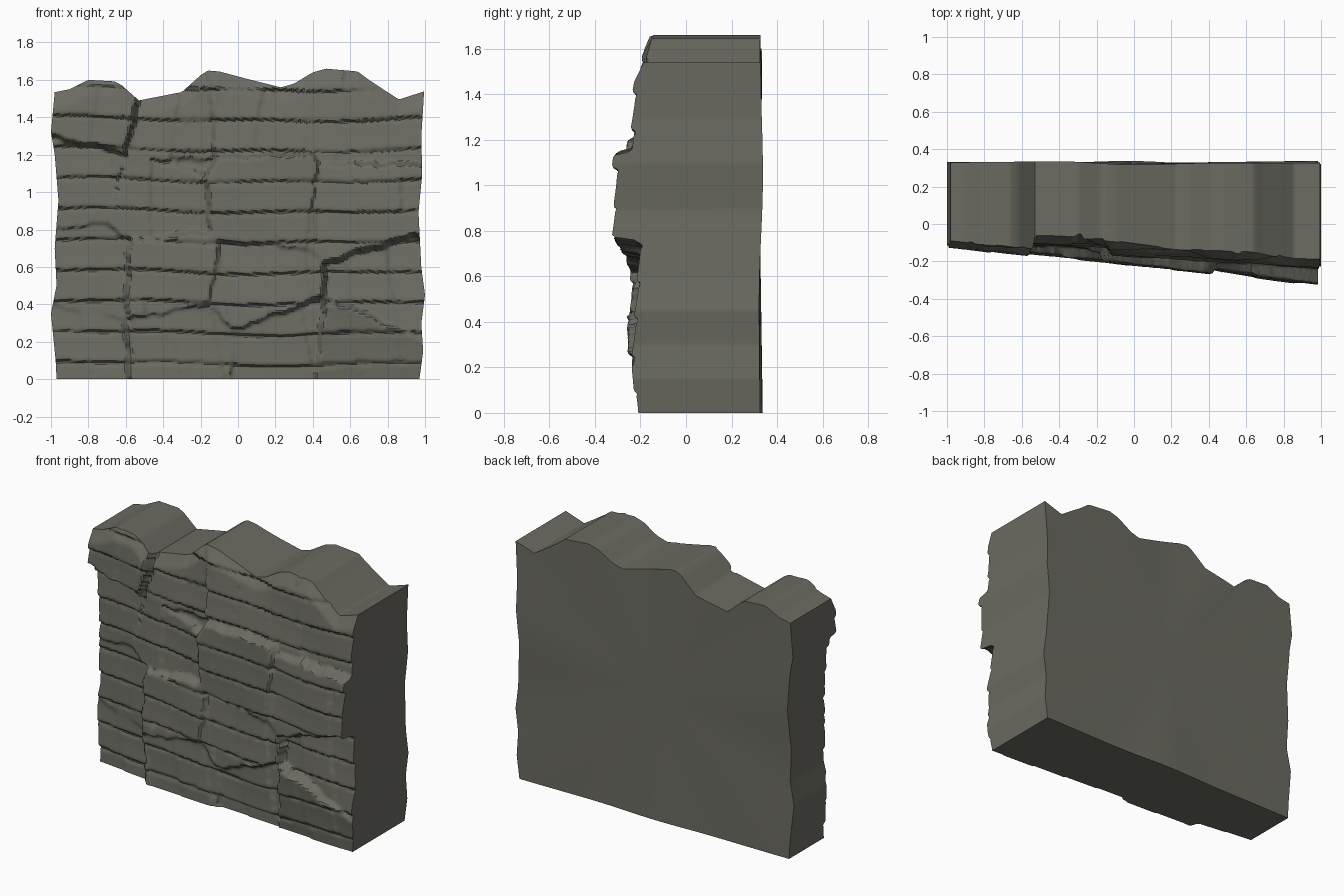
import bpy, bmesh, math, random

if "Cube" in bpy.data.objects:
    bpy.data.objects.remove(bpy.data.objects["Cube"])

random.seed(4)
NX, NZ = 170, 145

# Silhouette profiles: top edge (x, z), left and right edges (z, x)
TOP = [(-1, 1.53), (-.9, 1.55), (-.8, 1.6), (-.66, 1.592), (-.62, 1.57), (-.53, 1.49), (-.3, 1.535),
       (-.2, 1.625), (-.16, 1.65), (-.1, 1.645), (.05, 1.605), (.23, 1.56), (.3, 1.58), (.4, 1.64),
       (.47, 1.66), (.64, 1.645), (.7, 1.6), (.86, 1.495), (1, 1.54)]
LEFT = [(0, -.97), (.1, -.975), (.35, -1), (.5, -.97), (.7, -.98), (.95, -.96), (1.2, -.98), (1.32, -1), (1.53, -.98)]
RIGHT = [(0, .97), (.15, .99), (.3, .98), (.45, 1), (.6, .98), (.9, .965), (1.1, .985), (1.3, .98), (1.54, .995)]


def interp(pts, t):
    if t <= pts[0][0]:
        return pts[0][1]
    for (a, va), (b, vb) in zip(pts, pts[1:]):
        if t <= b:
            return va + (vb - va) * (t - a) / (b - a)
    return pts[-1][1]


# Fractured blocks: depth at left and right end, vertical tilt, outline in (x, z)
blocks = []


def block(yl, yr, tilt, *pts):
    xs = [max(-1, min(1, p[0])) for p in pts]
    zs = [max(0, min(1.6, p[1])) for p in pts]
    blocks.append((yl, yr, tilt, min(xs), max(xs), (min(zs) + max(zs)) / 2, pts))


# top row
block(-.11, -.165, 0, (-1.1, 1.32), (-.6, 1.21), (-.53, 1.5), (-.5, 1.8), (-1.1, 1.8))
block(-.085, -.12, .05, (-.6, 1.17), (-.12, 1.18), (-.17, 1.8), (-.5, 1.8), (-.53, 1.5), (-.6, 1.21))
block(-.14, -.18, .1, (-.12, 1.18), (.37, 1.21), (.36, 1.8), (-.18, 1.8))
block(-.18, -.20, .06, (.37, 1.21), (.43, 1.15), (.6, 1.15), (.52, 1.8), (.36, 1.8))
block(-.19, -.225, .04, (.6, 1.15), (1.1, 1.15), (1.1, 1.8), (.52, 1.8))
# middle row
block(-.04, -.085, 0, (-1.1, .79), (-.7, .83), (-.6, 1.21), (-1.1, 1.32))
block(-.08, -.14, 0, (-.7, .83), (-.58, .74), (-.15, .79), (-.17, 1.1), (-.6, 1.2))
block(-.19, -.255, -.03, (-.15, .74), (.36, .70), (.43, 1.14), (.38, 1.22), (-.12, 1.18), (-.17, 1.1))
block(-.23, -.32, .02, (.36, .7), (.46, .62), (1.1, .815), (1.1, 1.15), (.42, 1.15))
# lower row
block(-.02, -.08, 0, (-1.1, .41), (-.6, .32), (-.58, .74), (-.7, .83), (-1.1, .79))
block(-.15, -.19, 0, (-.6, .32), (-.16, .4), (-.1, .7), (-.15, .79), (-.58, .74))
block(-.16, -.245, .03, (-.16, .4), (-.03, .26), (.46, .44), (.46, .62), (.36, .71), (-.15, .75), (-.1, .7))
block(-.17, -.22, .03, (.46, .44), (1.1, .17), (1.1, .82), (.46, .62))
# bottom row
block(-.22, -.25, -.2, (.46, .44), (.41, -.1), (1.1, -.1), (1.1, .17))
block(-.15, -.18, -.05, (-.03, -.1), (.41, -.1), (.46, .44), (-.03, .26))
block(-.13, -.16, -.02, (-.57, -.1), (-.03, -.1), (-.03, .26), (-.16, .4), (-.6, .32))
block(-.02, -.07, 0, (-1.1, -.1), (-.57, -.1), (-.6, .32), (-1.1, .41))


def inside(pts, x, z):
    hit = False
    px, pz = pts[-1]
    for qx, qz in pts:
        if (qz > z) != (pz > z) and x < (px - qx) * (z - qz) / (pz - qz) + qx:
            hit = not hit
        px, pz = qx, qz
    return hit


jitter = {}


def depth(x, z):
    # wobble the cracks slightly
    wx = x + .006 * math.sin(z * 31) + .004 * math.sin(z * 67)
    wz = z + .006 * math.sin(x * 27) + .004 * math.sin(x * 59)
    y, bi = -.12 - .1 * x, -1
    for i, (yl, yr, tilt, x0, x1, zc, pts) in enumerate(blocks):
        if inside(pts, wx, wz):
            y, bi = yl + (yr - yl) * (x - x0) / (x1 - x0) + tilt * (z - zc), i
            break
    # bedding layers: each overhangs the one below
    s = (z - .09 + .012 * math.sin(2.6 * x + 1) + .007 * math.sin(6.5 * x + 3 * z)) / .163
    f = s - math.floor(s)
    y -= .016 * (1 - f) ** 1.5
    if f > .9:
        y += .008
    # minor vertical joints
    c = math.floor((x + .12 * math.sin(z * 1.7) + .02 * bi) / .23)
    key = (bi, c, math.floor(s))
    if key not in jitter:
        jitter[key] = random.uniform(-.006, .006) + .006 * (c % 2)
    y += jitter[key] + .003 * math.sin(9 * x + 5 * z) * math.sin(8 * z)
    # worn top edge
    y += .03 * max(0, 1 - (interp(TOP, x) - z) / .08)
    return y


# Sample the front face on a warped grid, then soften it a little
pos = []
for j in range(NZ + 1):
    row = []
    for i in range(NX + 1):
        u, v = i / NX, j / NZ
        z = v * interp(TOP, 2 * u - 1)
        l, r = interp(LEFT, z), interp(RIGHT, z)
        x = l + (r - l) * u
        z = v * interp(TOP, x)
        row.append((x, z, depth(x, z)))
    pos.append(row)


def soft(i, j):
    total = weight = 0
    for dj in (-1, 0, 1):
        for di in (-1, 0, 1):
            if 0 <= i + di <= NX and 0 <= j + dj <= NZ:
                w = (2 - abs(di)) * (2 - abs(dj)) * (3 if di == dj == 0 else 1)
                total += w * pos[j + dj][i + di][2]
                weight += w
    return total / weight


bm = bmesh.new()
grid = [[bm.verts.new((pos[j][i][0], soft(i, j), pos[j][i][1])) for i in range(NX + 1)] for j in range(NZ + 1)]
for j in range(NZ):
    for i in range(NX):
        bm.faces.new((grid[j][i], grid[j][i + 1], grid[j + 1][i + 1], grid[j + 1][i]))

# Side walls run straight back from the outline, the back is a fan to its centre
ring = (grid[0][:-1] + [grid[j][NX] for j in range(NZ)]
        + grid[NZ][:0:-1] + [grid[j][0] for j in range(NZ, 0, -1)])
back = []
for v in ring:
    a = math.atan2(v.co.z - .8, v.co.x)
    y = .327 + .007 * math.sin(3 * a + .6) + .004 * math.sin(7 * a)
    back.append(bm.verts.new((v.co.x, y, v.co.z)))
hub = bm.verts.new((0, .325, .81))
n = len(ring)
for k in range(n):
    m = (k + 1) % n
    bm.faces.new((ring[m], ring[k], back[k], back[m]))
    bm.faces.new((back[m], back[k], hub))
bmesh.ops.recalc_face_normals(bm, faces=bm.faces)

mesh = bpy.data.meshes.new("cliff_wall")
bm.to_mesh(mesh)
bm.free()
stone = bpy.data.materials.new("grey stone")
stone.diffuse_color = (.147, .145, .120, 1)
stone.use_nodes = True
stone.node_tree.nodes["Principled BSDF"].inputs["Base Color"].default_value = stone.diffuse_color
mesh.materials.append(stone)
cliff = bpy.data.objects.new("cliff_wall", mesh)
bpy.context.collection.objects.link(cliff)
bpy.context.view_layer.objects.active = cliff
cliff.select_set(True)
bpy.ops.object.shade_smooth_by_angle(angle=math.radians(35))
